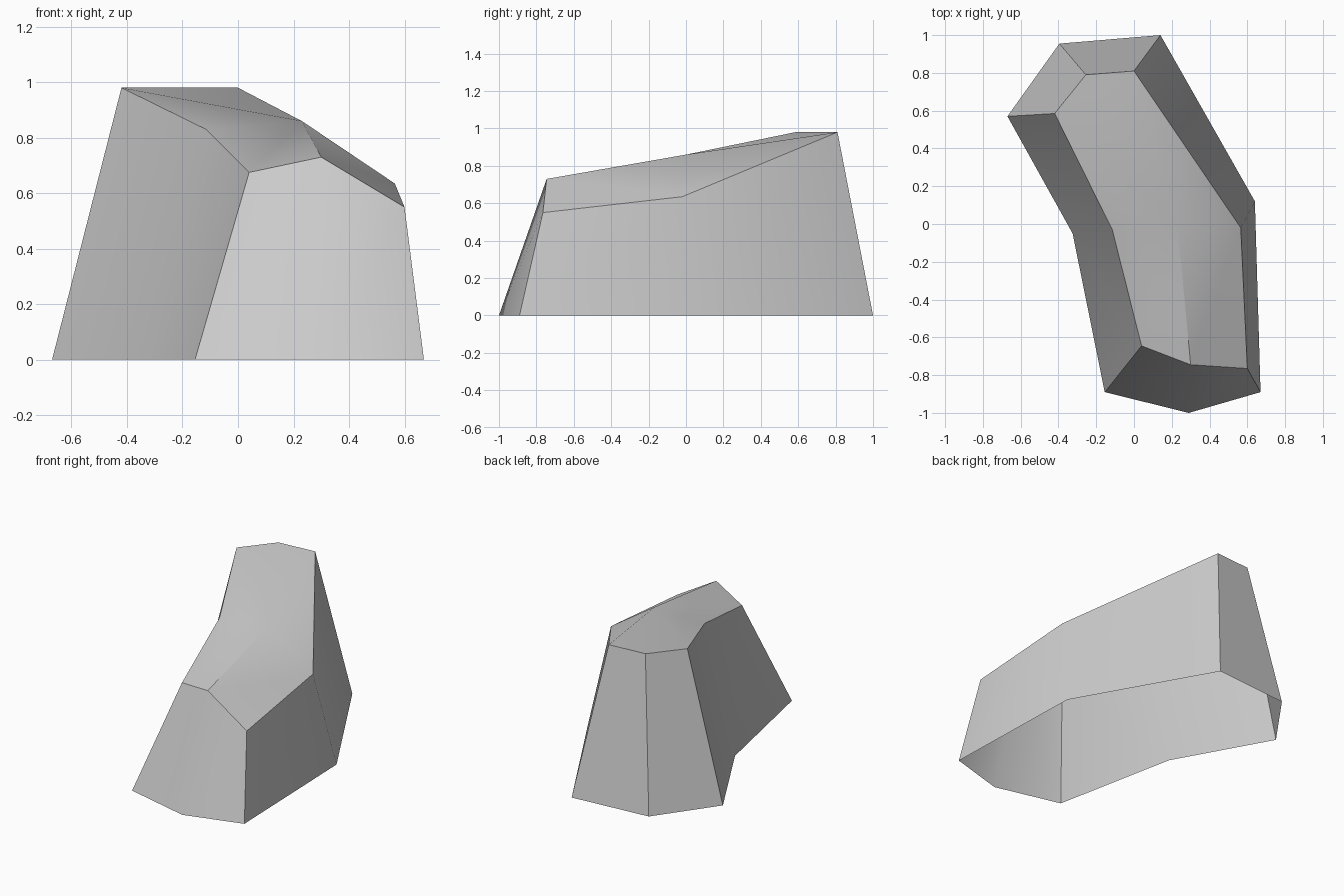
import bpy
import bmesh
import math

default_cube = bpy.data.objects.get("Cube")
if default_cube:
    bpy.data.objects.remove(default_cube, do_unlink=True)


def make_material(name, colour):
    material = bpy.data.materials.new(name)
    material.use_nodes = True
    material.diffuse_color = colour
    material.node_tree.nodes["Principled BSDF"].inputs["Base Color"].default_value = colour
    return material


# Ground outline, counter-clockwise from the front right corner
base_outline = [
    (-.155, -.89), (.29, -1), (.67, -.89), (.64, .12),
    (.14, 1), (-.395, .955), (-.67, .57), (-.325, -.05),
]
# Matching upper rim with its heights
rim_outline = [
    (.04, -.645, .675), (.3, -.745, .73), (.6, -.765, .55), (.565, -.02, .635),
    (0, .81, .98), (-.255, .79, .98), (-.42, .585, .98), (-.115, -.03, .83),
]
ridge_point = (.23, 0, .86)

bm = bmesh.new()
base = [bm.verts.new((x, y, 0)) for x, y in base_outline]
rim = [bm.verts.new(point) for point in rim_outline]
ridge = bm.verts.new(ridge_point)

# Sloping side walls, open underneath
count = len(base)
for i in range(count):
    j = (i + 1) % count
    bm.faces.new((base[i], base[j], rim[j], rim[i]))

# Top facets meeting at the ridge
front_right, front_mid, front_left, side_left, back_left, back_mid, back_right, side_right = rim
for facet in (
    (front_right, front_mid, ridge, side_right),
    (front_mid, front_left, side_left, ridge),
    (side_left, back_left, ridge),
    (ridge, back_left, back_mid, back_right),
    (ridge, back_right, side_right),
):
    bm.faces.new(facet)

mesh = bpy.data.meshes.new("rock")
bm.to_mesh(mesh)
bm.free()
mesh.materials.append(make_material("stone grey", (.6, .6, .6, 1)))

rock = bpy.data.objects.new("rock", mesh)
bpy.context.collection.objects.link(rock)

# Soft shading within each broad side, crisp edges between them
bpy.ops.object.select_all(action="DESELECT")
rock.select_set(True)
bpy.context.view_layer.objects.active = rock
bpy.ops.object.shade_smooth_by_angle(angle=math.radians(40))
